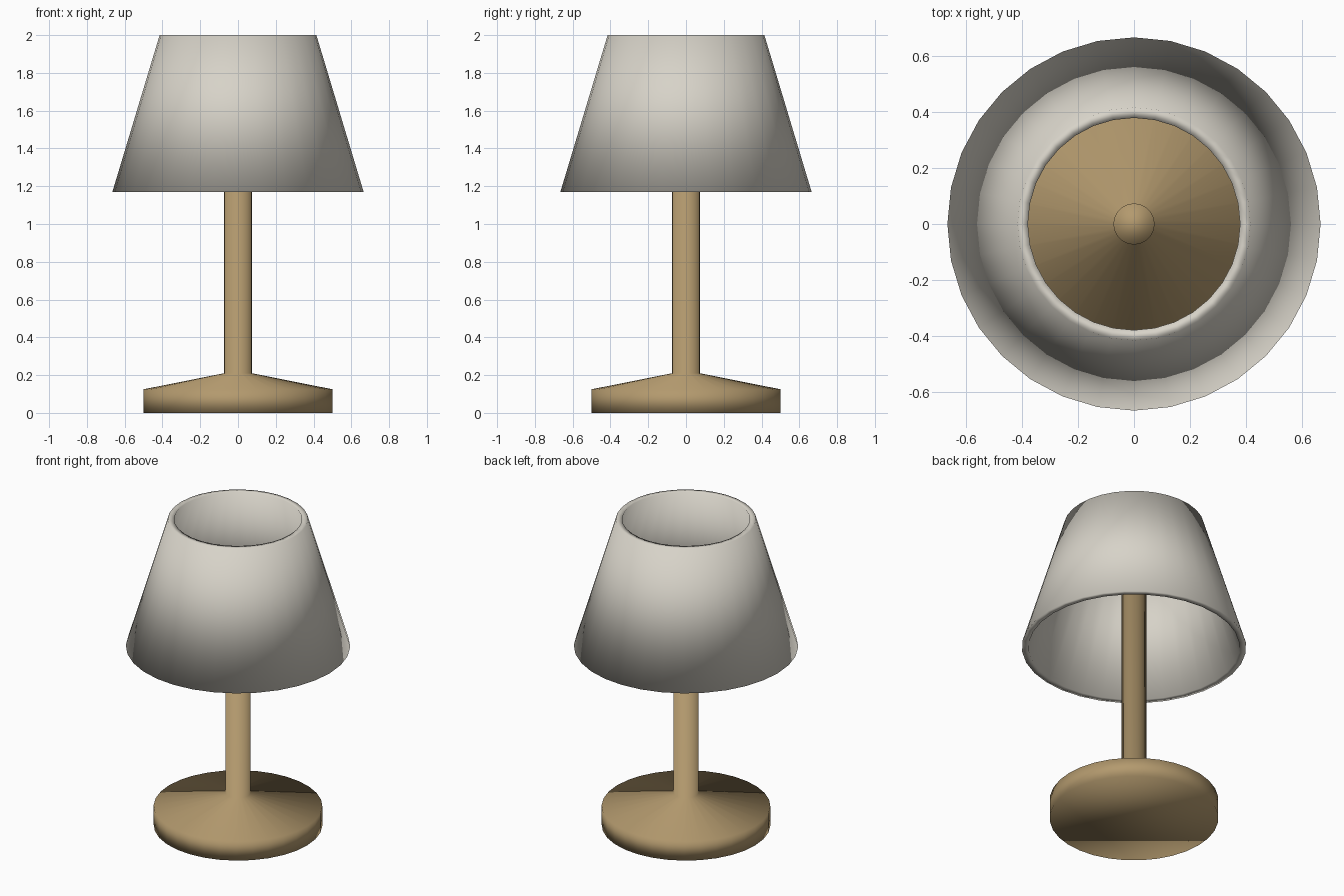
import bpy, bmesh
from math import cos, sin, pi

if "Cube" in bpy.data.objects:
    bpy.data.objects.remove(bpy.data.objects["Cube"])

SIDES = 32


def material(name, rgb):
    mat = bpy.data.materials.new(name)
    mat.diffuse_color = (*rgb, 1)
    mat.use_nodes = True
    mat.node_tree.nodes["Principled BSDF"].inputs["Base Color"].default_value = mat.diffuse_color
    return mat


def lathe(name, profile, mat, closed=False):
    """Spin an (r, z) profile around z; open profiles get end caps."""
    bm = bmesh.new()
    rings = [[bm.verts.new((r * cos(2 * pi * i / SIDES), r * sin(2 * pi * i / SIDES), z))
              for i in range(SIDES)] for r, z in profile]
    pairs = list(zip(rings, rings[1:]))
    if closed:
        pairs.append((rings[-1], rings[0]))
    else:
        bm.faces.new(rings[0][::-1])
        bm.faces.new(rings[-1])
    for a, b in pairs:
        for i in range(SIDES):
            j = (i + 1) % SIDES
            bm.faces.new((a[i], a[j], b[j], b[i]))
    bmesh.ops.recalc_face_normals(bm, faces=bm.faces)
    for f in bm.faces:
        f.smooth = True
    mesh = bpy.data.meshes.new(name)
    bm.to_mesh(mesh)
    bm.free()
    mesh.materials.append(mat)
    obj = bpy.data.objects.new(name, mesh)
    bpy.context.collection.objects.link(obj)
    return obj


wood = material("wood", (0.45, 0.32, 0.155))
fabric = material("fabric", (0.68, 0.65, 0.58))

# Round foot with sloped top, running up into the post
lathe("base_and_post", [(0.5, 0), (0.5, 0.125), (0.073, 0.21), (0.073, 1.58)], wood)

# Hollow tapered shade, open at both ends
lathe("shade", [(0.665, 1.17), (0.415, 2.0), (0.378, 2.0), (0.625, 1.17)], fabric, closed=True)
